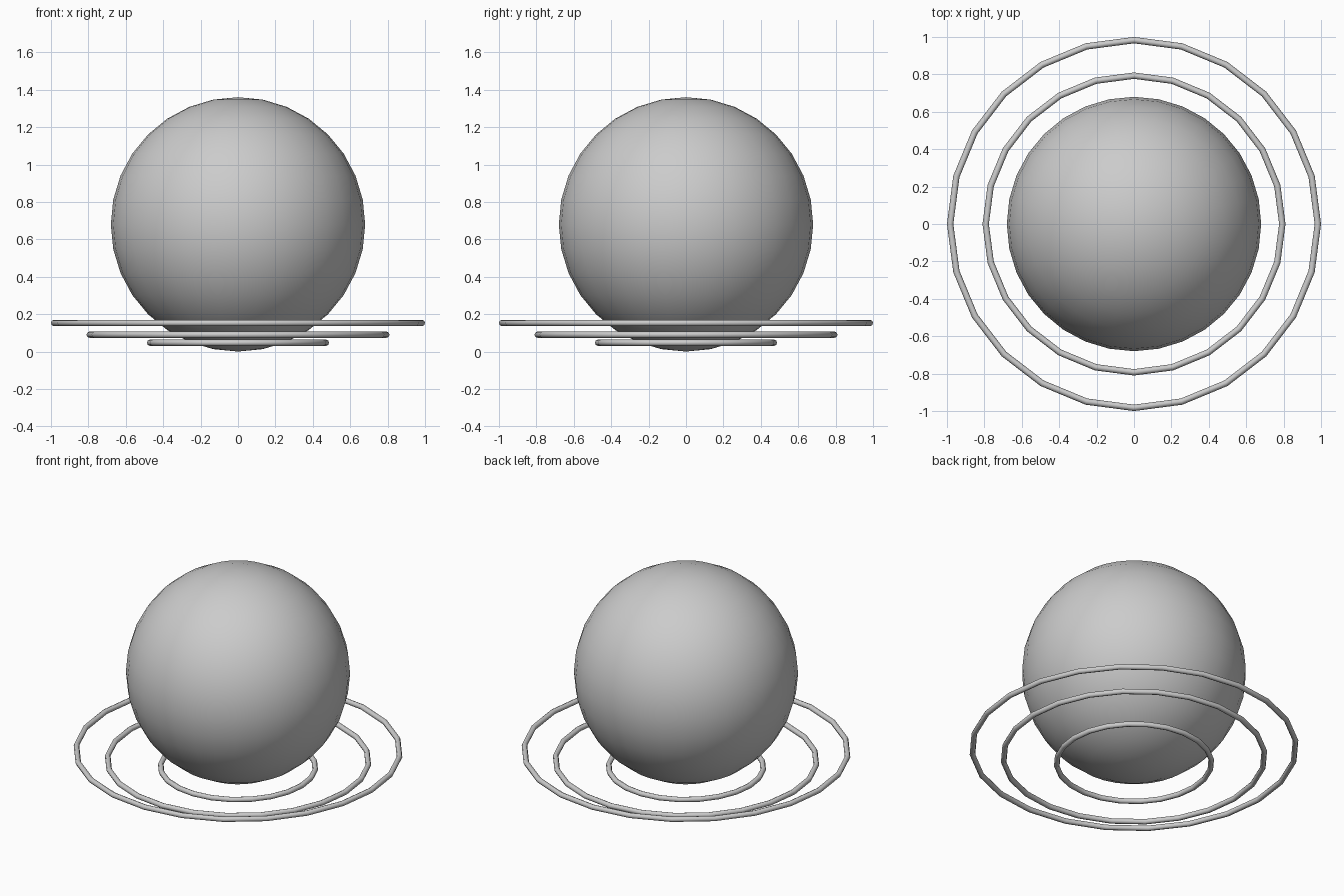
import bpy

if "Cube" in bpy.data.objects:
    bpy.data.objects.remove(bpy.data.objects["Cube"])

# Main ball, resting on the ground
bpy.ops.mesh.primitive_uv_sphere_add(segments=32, ring_count=16, radius=0.68, location=(0, 0, 0.68))
ball = bpy.context.object
ball.name = "ball"
bpy.ops.object.shade_smooth()


def ring(name, outer_radius, z, tube=0.017):
    bpy.ops.mesh.primitive_torus_add(major_segments=24, minor_segments=8,
                                     major_radius=outer_radius - tube,
                                     minor_radius=tube, location=(0, 0, z))
    bpy.context.object.name = name
    bpy.ops.object.shade_smooth()


# Three floating rings widening upwards around the base
ring("inner_ring", 0.487, 0.047)
ring("middle_ring", 0.81, 0.09)
ring("outer_ring", 1.0, 0.153)
